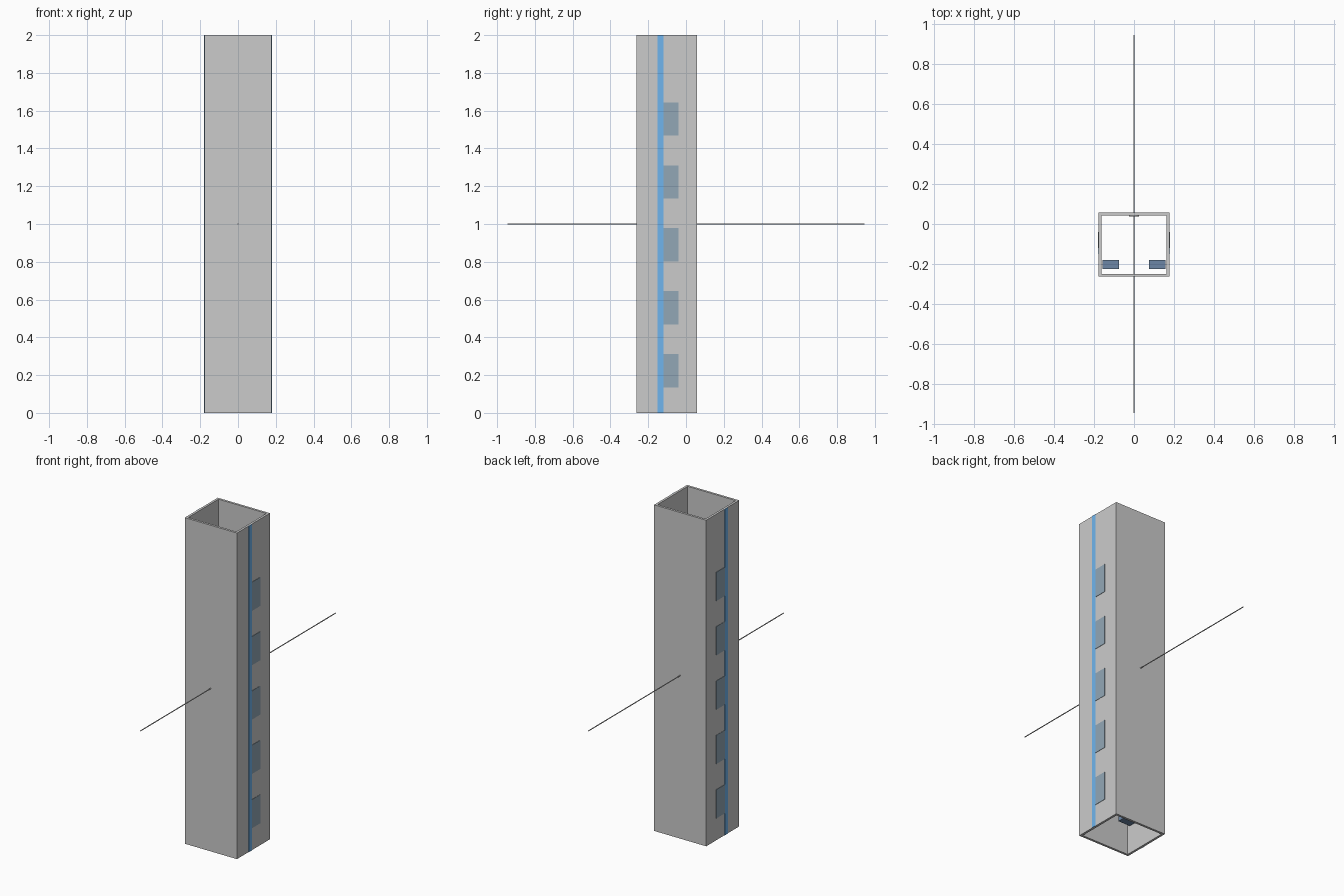
import bpy, bmesh, math
from mathutils import Matrix

if "Cube" in bpy.data.objects:
    bpy.data.objects.remove(bpy.data.objects["Cube"])

X, Y0, Y1, H, WALL = 0.177, -0.263, 0.057, 2.0, 0.014
PROUD = 0.002


def material(name, rgb):
    m = bpy.data.materials.new(name)
    m.diffuse_color = (*rgb, 1)
    m.use_nodes = True
    m.node_tree.nodes["Principled BSDF"].inputs["Base Color"].default_value = m.diffuse_color
    return m


def finish(name, bm, mat=None):
    bmesh.ops.recalc_face_normals(bm, faces=bm.faces[:])
    me = bpy.data.meshes.new(name)
    bm.to_mesh(me)
    bm.free()
    ob = bpy.data.objects.new(name, me)
    bpy.context.collection.objects.link(ob)
    if mat:
        me.materials.append(mat)
    return ob


def box(name, x, y, z, mat=None):
    bm = bmesh.new()
    size = [b - a for a, b in (x, y, z)]
    mid = [(a + b) / 2 for a, b in (x, y, z)]
    bmesh.ops.create_cube(bm, size=1, matrix=Matrix.Translation(mid) @ Matrix.Diagonal((*size, 1)))
    return finish(name, bm, mat)


def cylinder(name, r, y0, y1, z, sides):
    bm = bmesh.new()
    place = Matrix.Translation((0, (y0 + y1) / 2, z)) @ Matrix.Rotation(math.pi / 2, 4, 'X')
    bmesh.ops.create_cone(bm, cap_ends=True, segments=sides, radius1=r, radius2=r,
                          depth=y1 - y0, matrix=place)
    return finish(name, bm)


blue = material("stripe_blue", (0.16, 0.46, 0.85))
slate = material("panel_slate", (0.29, 0.39, 0.47))
navy = material("bar_blue", (0.15, 0.24, 0.38))

# Hollow column, open at top and bottom
bm = bmesh.new()
rings = []
for inset in (0, WALL):
    for z in (0, H):
        x, a, b = X - inset, Y0 + inset, Y1 - inset
        rings.append([bm.verts.new((px, py, z)) for px, py in ((-x, a), (x, a), (x, b), (-x, b))])
for lo, hi in ((0, 1), (1, 3), (3, 2), (2, 0)):
    for i in range(4):
        j = (i + 1) % 4
        bm.faces.new((rings[lo][i], rings[lo][j], rings[hi][j], rings[hi][i]))
finish("column", bm)

for side, s in (("left", -1), ("right", 1)):
    face = sorted((s * (X - 0.004), s * (X + PROUD)))
    # Full-height stripe and five panels on each side
    box(side + "_stripe", face, (-0.15, -0.12), (0, H), blue)
    for i in range(5):
        z = 0.135 + i / 3
        box(f"{side}_panel_{i + 1}", face, (-0.12, -0.04), (z, z + 0.176), slate)
    # Inner bar
    box(side + "_inner_bar", sorted((s * 0.076, s * 0.158)), (-0.225, -0.18), (0.17, 1.83), navy)

# Thin rod through the column and its plate on the inner back wall
cylinder("cross_rod", 0.003, -0.945, 0.945, 1.0, 12)
cylinder("rod_plate", 0.025, Y1 - WALL - 0.006, Y1 - WALL, 1.0, 24)
